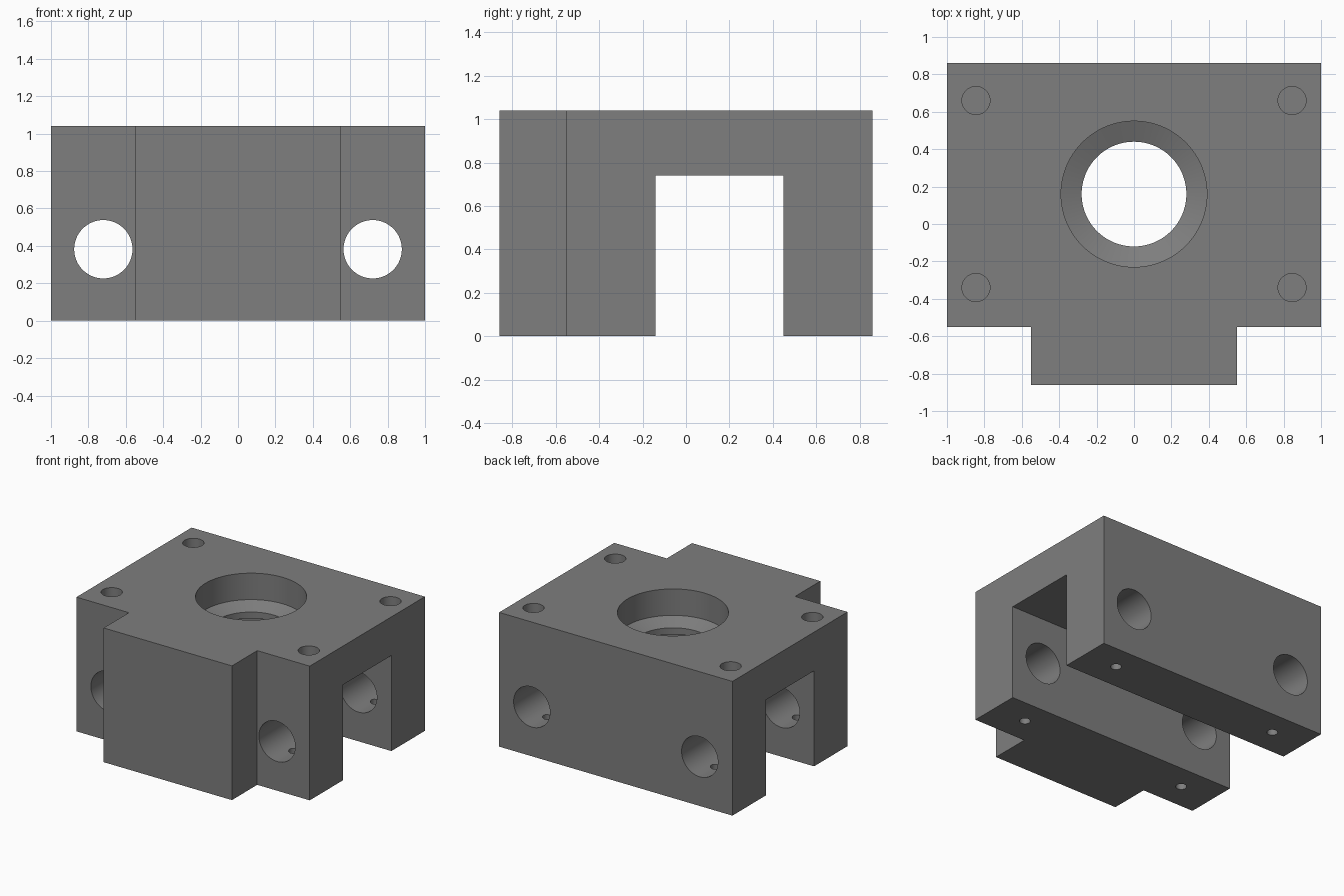
import bpy, bmesh, math
from mathutils import Matrix

if "Cube" in bpy.data.objects:
    bpy.data.objects.remove(bpy.data.objects["Cube"])

grey = bpy.data.materials.new("machined grey")
grey.diffuse_color = (0.21, 0.21, 0.21, 1)
grey.use_nodes = True
grey.node_tree.nodes["Principled BSDF"].inputs["Base Color"].default_value = grey.diffuse_color


def make_object(name, bm):
    bmesh.ops.recalc_face_normals(bm, faces=bm.faces)
    mesh = bpy.data.meshes.new(name)
    bm.to_mesh(mesh)
    bm.free()
    mesh.materials.append(grey)
    obj = bpy.data.objects.new(name, mesh)
    bpy.context.collection.objects.link(obj)
    return obj


def extrude_plan(name, points, height):
    bm = bmesh.new()
    face = bm.faces.new([bm.verts.new((x, y, 0)) for x, y in points])
    top = bmesh.ops.extrude_face_region(bm, geom=[face])["geom"]
    bmesh.ops.translate(bm, vec=(0, 0, height),
                        verts=[v for v in top if isinstance(v, bmesh.types.BMVert)])
    return make_object(name, bm)


def lathe(name, profile, location, sides=64, rotation=None):
    """Solid of revolution from (radius, z) pairs listed bottom to top."""
    bm = bmesh.new()
    rings = [[bm.verts.new((r * math.cos(2 * math.pi * i / sides),
                            r * math.sin(2 * math.pi * i / sides), z))
              for i in range(sides)] for r, z in profile]
    for low, high in zip(rings, rings[1:]):
        for i in range(sides):
            j = (i + 1) % sides
            bm.faces.new((low[i], low[j], high[j], high[i]))
    bm.faces.new(rings[0])
    bm.faces.new(rings[-1])
    matrix = Matrix.Translation(location) @ (rotation or Matrix.Identity(4))
    bmesh.ops.transform(bm, matrix=matrix, verts=bm.verts)
    return make_object(name, bm)


def box(name, x, y, z):
    bm = bmesh.new()
    bmesh.ops.create_cube(bm, size=1)
    for v in bm.verts:
        v.co = [lo + (c + 0.5) * (hi - lo) for c, (lo, hi) in zip(v.co, (x, y, z))]
    return make_object(name, bm)


# Block with the narrower front tab
H = 1.04
block = extrude_plan("bearing_block", [
    (-1, 0.86), (-1, -0.55), (-0.55, -0.55), (-0.55, -0.86),
    (0.55, -0.86), (0.55, -0.55), (1, -0.55), (1, 0.86)], H)

# Channel running side to side underneath
cutters = [box("channel_cutter", (-1.2, 1.2), (-0.14, 0.45), (-0.2, 0.74))]

# Central stepped bore with a conical seat
cutters.append(lathe("bore_cutter", [(0.28, 0.6), (0.28, 0.79), (0.39, 0.835), (0.39, 1.2)],
                     (0, 0.16, 0), 96))

lay_along_y = Matrix.Rotation(math.pi / 2, 4, "X")
for side in (-1, 1):
    # Long rod holes, front to back
    cutters.append(lathe("rod_hole_cutter", [(0.156, -1.2), (0.156, 1.2)],
                         (0.72 * side, 0, 0.382), 64, lay_along_y))
    for y in (-0.34, 0.66):
        # Blind screw holes on top, small set-screw holes below
        cutters.append(lathe("screw_hole_cutter", [(0.075, 0.74), (0.075, 1.2)],
                             (0.845 * side, y, 0), 40))
        cutters.append(lathe("set_screw_cutter", [(0.039, -0.2), (0.039, 0.36)],
                             (0.72 * side, y, 0), 32))

# Cut everything, then discard the cutters
bpy.context.view_layer.objects.active = block
for cutter in cutters:
    mod = block.modifiers.new("cut", "BOOLEAN")
    mod.operation, mod.solver, mod.object = "DIFFERENCE", "EXACT", cutter
    bpy.ops.object.modifier_apply(modifier=mod.name)
    bpy.data.objects.remove(cutter)

block.select_set(True)
bpy.ops.object.shade_smooth_by_angle(angle=math.radians(20))
